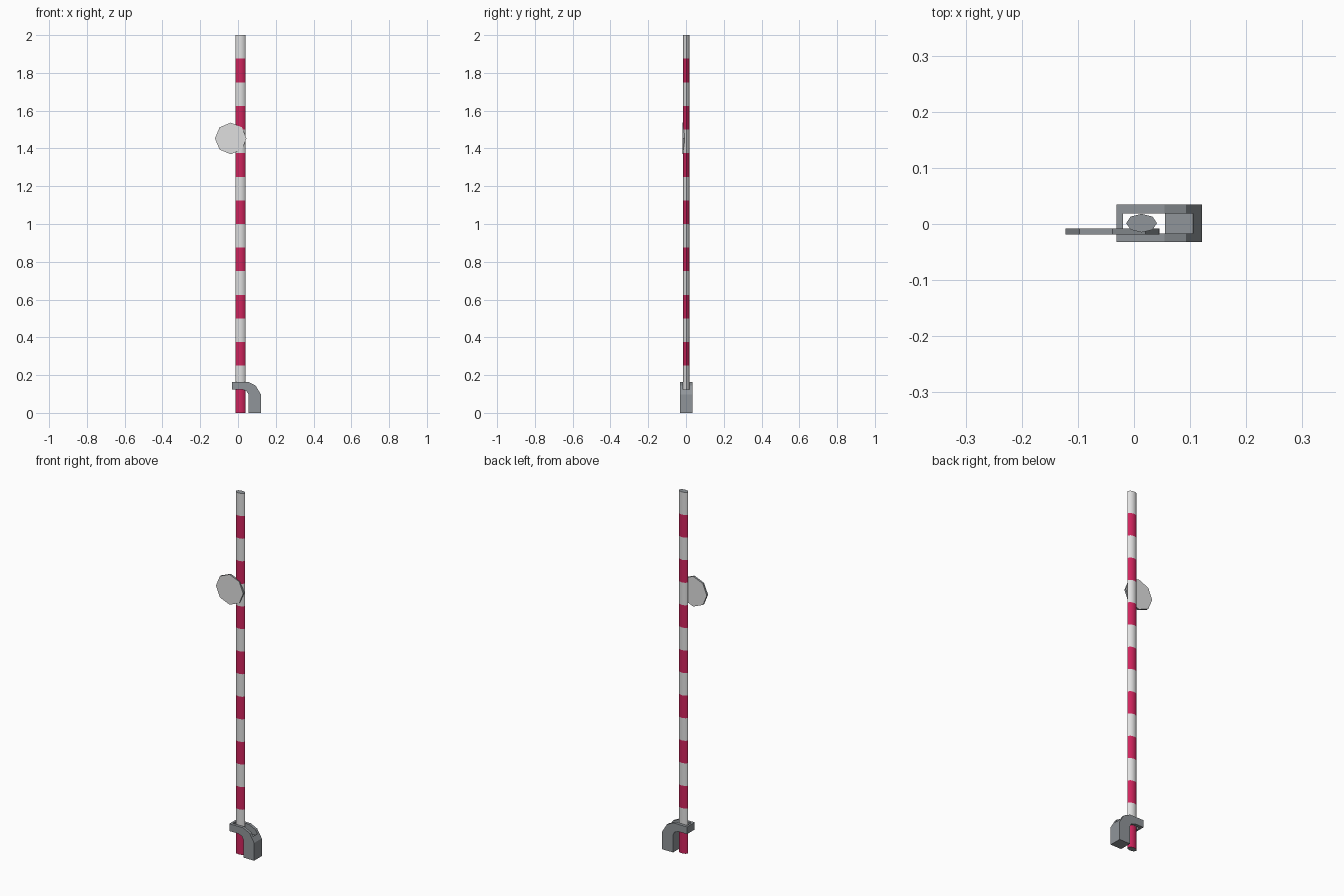
import bpy, bmesh, math

if "Cube" in bpy.data.objects:
    bpy.data.objects.remove(bpy.data.objects["Cube"])


def material(name, rgb):
    m = bpy.data.materials.new(name)
    m.diffuse_color = (*rgb, 1)
    m.use_nodes = True
    m.node_tree.nodes["Principled BSDF"].inputs["Base Color"].default_value = m.diffuse_color
    return m


WHITE = material("off white", (0.74, 0.74, 0.74))
RED = material("crimson red", (0.62, 0.018, 0.11))
GREY = material("steel grey", (0.28, 0.30, 0.32))


def finish(bm, name, mats):
    bmesh.ops.recalc_face_normals(bm, faces=bm.faces)
    me = bpy.data.meshes.new(name)
    bm.to_mesh(me)
    bm.free()
    for m in mats:
        me.materials.append(m)
    ob = bpy.data.objects.new(name, me)
    bpy.context.collection.objects.link(ob)
    return ob


def prism(name, profile, y0, y1, mats):
    """Extrude an x-z outline along y."""
    bm = bmesh.new()
    f = bm.faces.new([bm.verts.new((x, y0, z)) for x, z in profile])
    ext = bmesh.ops.extrude_face_region(bm, geom=[f])["geom"]
    verts = [v for v in ext if isinstance(v, bmesh.types.BMVert)]
    bmesh.ops.translate(bm, vec=(0, y1 - y0, 0), verts=verts)
    return finish(bm, name, mats)


# Striped pole: flattened octagon with sixteen equal bands
N, BANDS = 8, 16
bm = bmesh.new()
rings = []
for k in range(BANDS + 1):
    rings.append([bm.verts.new((0.0135 + 0.0275 * math.cos(i * math.tau / N),
                                0.0015 + 0.0165 * math.sin(i * math.tau / N),
                                2 * k / BANDS)) for i in range(N)])
for k in range(BANDS):
    for i in range(N):
        j = (i + 1) % N
        f = bm.faces.new((rings[k][i], rings[k][j], rings[k + 1][j], rings[k + 1][i]))
        f.material_index = k % 2          # red first, then white
for ring in (rings[0], rings[-1]):
    bm.faces.new(ring).material_index = 2  # grey end caps
pole = finish(bm, "striped_pole", [RED, WHITE, GREY])
bpy.context.view_layer.objects.active = pole
pole.select_set(True)
bpy.ops.object.shade_smooth_by_angle(angle=math.radians(50))

# Octagonal reflector plate: white faces, grey rim
disc = prism("reflector_disc",
             [(-0.0385 + 0.0835 * math.cos(i * math.tau / 8),
               1.453 + 0.0835 * math.sin(i * math.tau / 8)) for i in range(8)],
             -0.019, -0.008, [WHITE, GREY])
for p in disc.data.polygons:
    p.material_index = 0 if abs(p.normal.y) > 0.5 else 1

# Hooked bracket: two arched side plates
arch = [(-0.031, 0.124), (0.022, 0.124), (0.045, 0.116), (0.055, 0.098), (0.055, 0),
        (0.121, 0), (0.121, 0.098), (0.093, 0.145), (0.054, 0.164), (-0.031, 0.164)]
for side, y0, y1 in (("front", -0.032, -0.017), ("back", 0.019, 0.035)):
    prism("bracket_plate_" + side, arch, y0, y1, [GREY])

# Leg core with stepped floor, and the bar closing the slot
prism("bracket_leg_core",
      [(0.055, 0), (0.121, 0), (0.121, 0.098), (0.105, 0.125), (0.105, 0.115), (0.055, 0.115)],
      -0.017, 0.019, [GREY])
prism("bracket_end_bar",
      [(-0.031, 0.124), (-0.02, 0.124), (-0.02, 0.164), (-0.031, 0.164)],
      -0.017, 0.019, [GREY])
